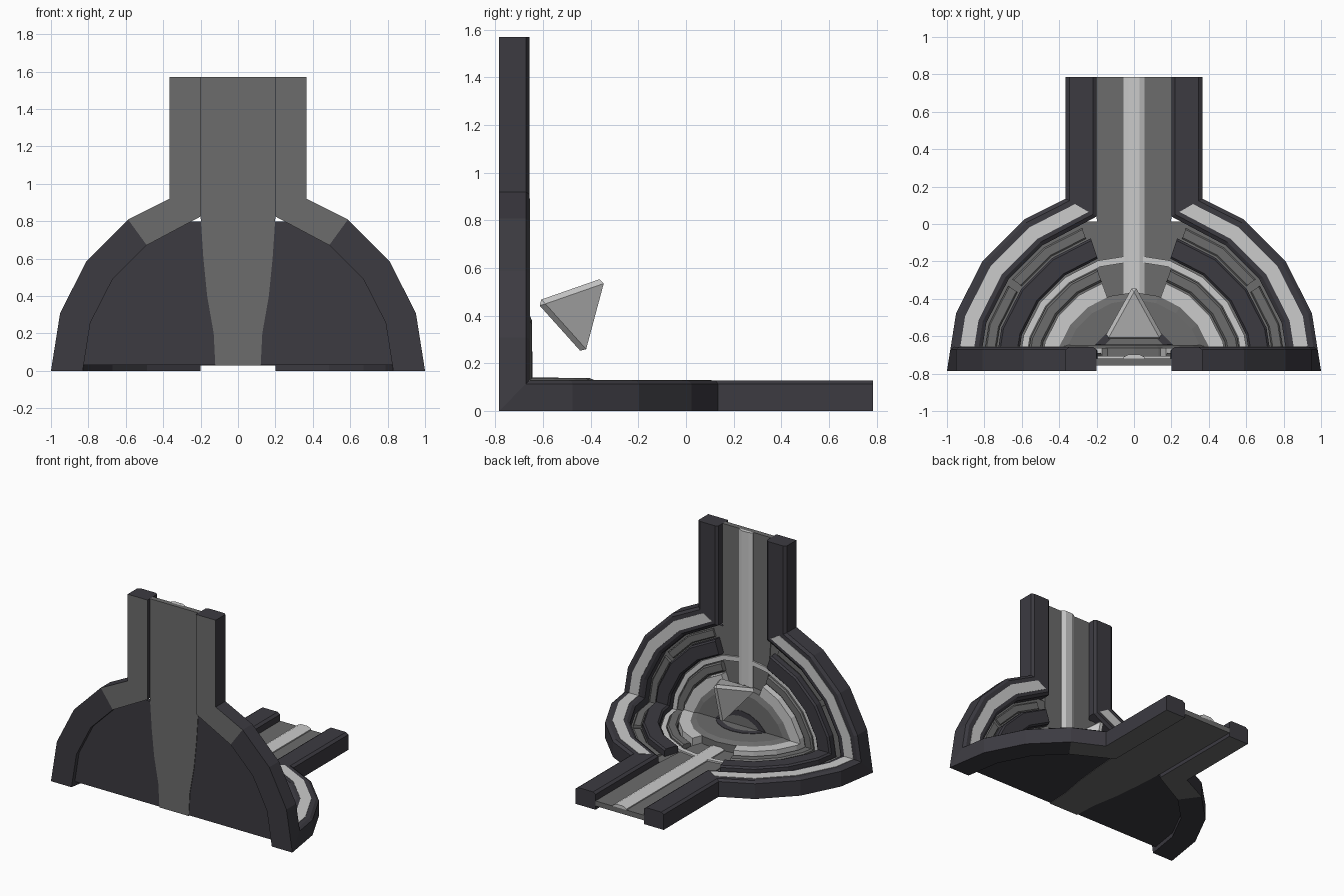
import bpy, bmesh, math
from mathutils import Vector

if "Cube" in bpy.data.objects:
    bpy.data.objects.remove(bpy.data.objects["Cube"])


def mat(name, col):
    m = bpy.data.materials.new(name)
    m.diffuse_color = (*col, 1)
    m.use_nodes = True
    m.node_tree.nodes["Principled BSDF"].inputs["Base Color"].default_value = m.diffuse_color
    return m


DARK = mat("charcoal", (0.045, 0.043, 0.053))
GRAY = mat("mid_gray", (0.15, 0.15, 0.15))
LIGHT = mat("pale_gray", (0.6, 0.6, 0.6))
H = 0.785  # half length of each arm


def polar(r, deg):
    """Point on a 20-sided polygon of radius r."""
    k = (deg % 18) - 9
    if abs(deg % 18) > 1e-6:
        r = r * math.cos(math.radians(9)) / math.cos(math.radians(k))
    a = math.radians(deg)
    return (r * math.cos(a), r * math.sin(a))


def part(name, pairs, profile, mats, rule=None, mirror=True):
    """Sweep profile (t, height) between outer/inner point pairs on a flat plate,
    cut it on the 45 degree seam, and lay it on both the floor and the wall."""
    bm = bmesh.new()
    for s in ((1, -1) if mirror else (1,)):
        rows = []
        for (ox, ov), (ix, iv) in pairs:
            rows.append([bm.verts.new((s * (ox + (ix - ox) * t), ov + (iv - ov) * t, w))
                         for t, w in profile])
        n = len(profile)
        for a, b in zip(rows, rows[1:]):
            for i in range(n):
                j = (i + 1) % n
                bm.faces.new((a[i], a[j], b[j], b[i]))
        bm.faces.new(rows[0])
        bm.faces.new(rows[-1])
    bmesh.ops.recalc_face_normals(bm, faces=bm.faces[:])
    if rule:
        for f in bm.faces:
            f.material_index = rule(f)
    bmesh.ops.bisect_plane(bm, geom=bm.verts[:] + bm.edges[:] + bm.faces[:], dist=1e-5,
                           plane_co=(0, 0, 0), plane_no=(0, -1, 1), clear_outer=True)
    dup = bmesh.ops.duplicate(bm, geom=bm.verts[:] + bm.edges[:] + bm.faces[:])["geom"]
    wall = {g for g in dup if isinstance(g, bmesh.types.BMVert)}
    for v in bm.verts:
        x, p, w = v.co
        v.co = (x, w - H, p) if v in wall else (x, p - H, w)
    bmesh.ops.remove_doubles(bm, verts=bm.verts[:], dist=1e-4)
    bmesh.ops.recalc_face_normals(bm, faces=bm.faces[:])
    finish(name, bm, mats)


def finish(name, bm, mats):
    me = bpy.data.meshes.new(name)
    bm.to_mesh(me)
    bm.free()
    for m in mats:
        me.materials.append(m)
    ob = bpy.data.objects.new(name, me)
    bpy.context.collection.objects.link(ob)
    return ob


def arc(r0, r1, a0, a1):
    angs = [a0] + [a for a in range(0, 181, 18) if a0 < a < a1] + [a1]
    return [(polar(r0, a), polar(r1, a)) for a in angs]


def slab(lo, hi, c=0.0, tc=0.1):
    """Slab cross-section with chamfered top edges."""
    if not c:
        return [(0, lo), (0, hi), (1, hi), (1, lo)]
    return [(0, lo), (0, hi - c), (tc, hi), (1 - tc, hi), (1, hi - c), (1, lo)]


# Outer rim running into the two corridor walls; back of the corridor is gray
rim = arc(1, 0.83, 0, 54) + [((0.365, 0.92), (0.2, 0.825)), ((0.365, 2 * H), (0.2, 2 * H))]
part("outer_rim", rim, slab(0, 0.128, 0.014, 0.12), [DARK, GRAY],
     lambda f: int(f.normal.z < -0.9 and f.calc_center_median().x ** 2 < 0.2))

# Pale inlay on the rim
part("rim_inlay", rim[:5], [(0.3, 0.12), (0.3, 0.131), (0.74, 0.131), (0.74, 0.12)], [LIGHT])

# Thin base disc: dark underneath, gray on top
disc = [(polar(0.84, a), (-polar(0.84, a)[0], polar(0.84, a)[1])) for a in (0, 18, 36, 54, 72)]
part("base_disc", disc, slab(0.032, 0.06), [DARK, GRAY],
     lambda f: int(f.normal.z > 0.5), mirror=False)

# Corridor floor tapering towards the centre
taper = [(0.12, 0), (0.13, 0.2), (0.165, 0.4), (0.185, 0.6), (0.2, 0.825), (0.2, 2 * H)]
part("corridor_floor", [((x, v), (-x, v)) for x, v in taper], slab(0.028, 0.066), [GRAY],
     mirror=False)

# Raised pale centre line
part("centre_line", [((0.057, v), (-0.057, v)) for v in (0.38, 2 * H)],
     slab(0.06, 0.088, 0.014, 0.25), [LIGHT], mirror=False)

# Concentric stepped rings
part("outer_panel_low", arc(0.815, 0.755, 0, 34), slab(0.05, 0.08, 0.008, 0.12), [GRAY])
part("outer_panel_high", arc(0.815, 0.755, 37, 70), slab(0.05, 0.074, 0.006, 0.12), [GRAY])
part("dark_ring", arc(0.745, 0.63, 0, 72), slab(0.05, 0.115, 0.012), [DARK])
part("pale_ring", arc(0.62, 0.585, 0, 180), slab(0.05, 0.078), [LIGHT], mirror=False)
part("gray_ring", arc(0.58, 0.51, 0, 70), slab(0.05, 0.095, 0.01, 0.15), [GRAY])
part("pale_sector", arc(0.5, 0.405, 0, 70), slab(0.05, 0.122), [LIGHT])
part("inner_disc", arc(0.42, 0.03, 0, 180),
     [(0, 0.05), (0, 0.122), (0.1, 0.138), (1, 0.138), (1, 0.05)], [GRAY], mirror=False)
part("inner_dark_ring", arc(0.25, 0.21, 0, 180), slab(0.13, 0.141), [DARK], mirror=False)

# Floating tetrahedron with bevelled edges
bm = bmesh.new()
tips = [Vector(p) for p in ((0.175, -0.63, 0.46), (-0.175, -0.63, 0.46),
                            (0, -0.315, 0.57), (0, -0.41, 0.215))]
vs = [bm.verts.new(p) for p in tips]
for tri in ((0, 1, 2), (0, 1, 3), (0, 2, 3), (1, 2, 3)):
    bm.faces.new([vs[i] for i in tri])
bmesh.ops.recalc_face_normals(bm, faces=bm.faces[:])
bmesh.ops.bevel(bm, geom=bm.edges[:], offset=0.024, offset_type='OFFSET', segments=1,
                profile=0.5, affect='EDGES')
finish("floating_crystal", bm, [LIGHT])
